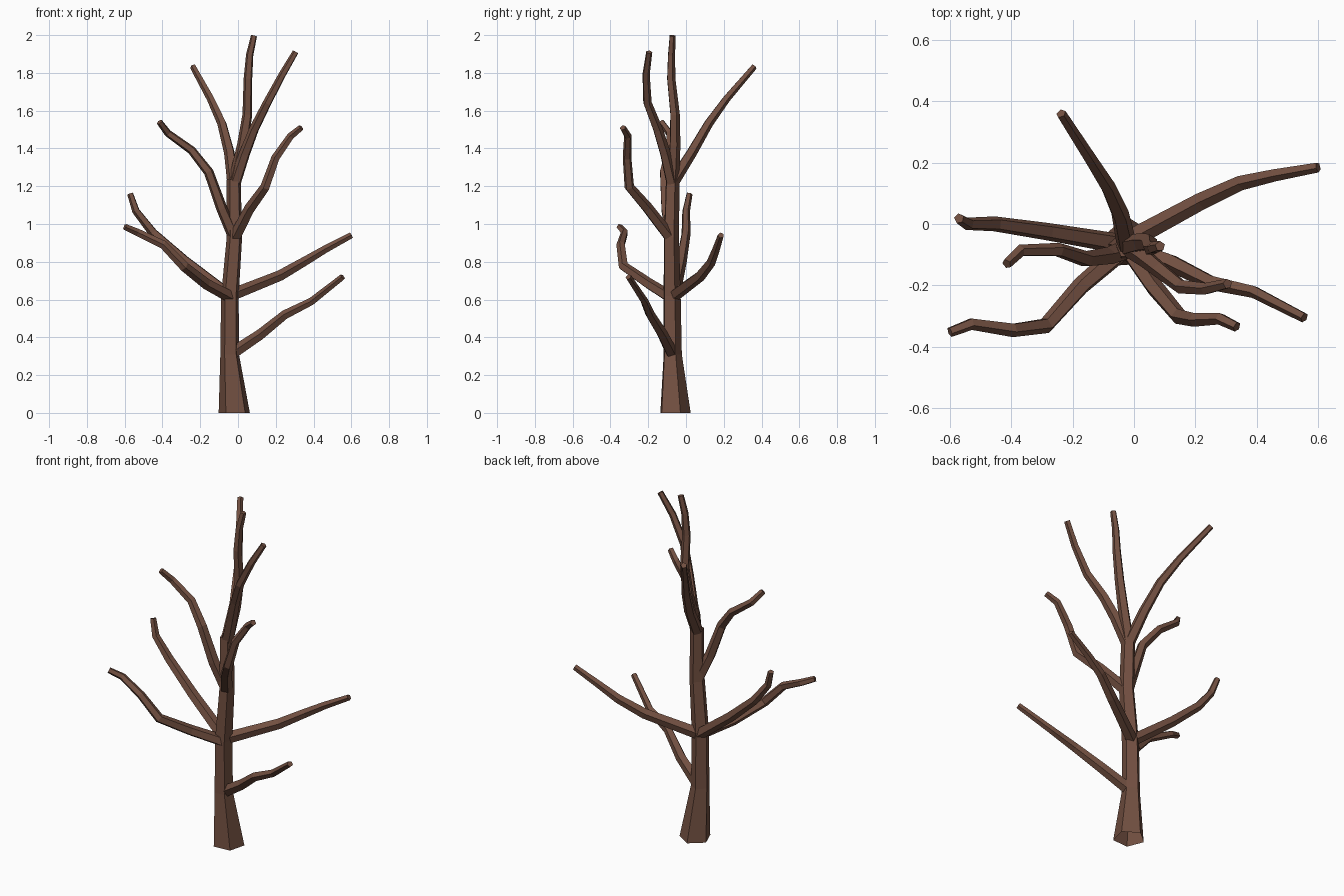
import bpy, bmesh, math
from mathutils import Vector

bark = bpy.data.materials.new("brown bark")
bark.diffuse_color = (0.17, 0.08, 0.053, 1)
SIDES = 5


def limb(name, path, radii, level=False):
    """Sweep a tapering pentagon along a path; the foot of the limb stays open."""
    pts = [Vector(p) for p in path]
    bm = bmesh.new()
    rings, u = [], Vector((1, 0, 0))
    for i, p in enumerate(pts):
        t = Vector((0, 0, 0))
        if i > 0:
            t += (p - pts[i - 1]).normalized()
        if i < len(pts) - 1:
            t += (pts[i + 1] - p).normalized()
        t = Vector((0, 0, 1)) if level else t.normalized()
        # carry the frame along without twist
        u = (u - t * u.dot(t)).normalized()
        v = t.cross(u)
        ring = []
        for k in range(SIDES):
            a = math.tau * k / SIDES + math.radians(94)
            ring.append(bm.verts.new(p + radii[i] * (u * math.cos(a) + v * math.sin(a))))
        rings.append(ring)
    for a, b in zip(rings, rings[1:]):
        for k in range(SIDES):
            n = (k + 1) % SIDES
            bm.faces.new((a[k], a[n], b[n], b[k]))
    bm.faces.new(rings[-1])
    me = bpy.data.meshes.new(name)
    bm.to_mesh(me)
    bm.free()
    me.materials.append(bark)
    bpy.context.collection.objects.link(bpy.data.objects.new(name, me))


# Trunk: flared foot, then a slow taper
limb("trunk",
     [(-0.018, -0.062, 0), (-0.043, -0.074, 0.31), (-0.042, -0.077, 0.62),
      (-0.018, -0.08, 0.93), (-0.022, -0.073, 1.235)],
     [0.087, 0.052, 0.049, 0.043, 0.039], level=True)

# Branches: centre lines from trunk to tip
branches = {
    "low_right_branch": [(-0.03, -0.075, 0.315), (0.12, -0.125, 0.415), (0.25, -0.19, 0.52),
                         (0.39, -0.22, 0.59), (0.555, -0.305, 0.72)],
    "back_right_branch": [(-0.03, -0.06, 0.625), (0.22, 0.075, 0.725), (0.35, 0.135, 0.80),
                          (0.46, 0.16, 0.865), (0.6, 0.185, 0.94)],
    "left_branch": [(-0.04, -0.065, 0.62), (-0.28, -0.025, 0.805), (-0.45, 0.0, 0.955),
                    (-0.54, 0.0, 1.07), (-0.57, 0.018, 1.16)],
    "front_left_branch": [(-0.03, -0.08, 0.61), (-0.17, -0.2, 0.685), (-0.285, -0.33, 0.775),
                          (-0.395, -0.345, 0.89), (-0.53, -0.325, 0.955), (-0.6, -0.352, 0.985)],
    "middle_left_branch": [(-0.02, -0.08, 0.93), (-0.085, -0.105, 1.08), (-0.155, -0.115, 1.275),
                           (-0.245, -0.085, 1.39), (-0.37, -0.087, 1.48), (-0.415, -0.13, 1.54)],
    "middle_right_branch": [(-0.015, -0.085, 0.93), (0.065, -0.205, 1.085), (0.145, -0.3, 1.195),
                            (0.2, -0.312, 1.35), (0.28, -0.308, 1.465), (0.335, -0.335, 1.51)],
    "top_back_branch": [(-0.025, -0.065, 1.23), (-0.045, 0.03, 1.38), (-0.085, 0.12, 1.535),
                        (-0.145, 0.215, 1.665), (-0.238, 0.36, 1.833)],
    "top_centre_branch": [(-0.02, -0.07, 1.22), (0.025, -0.06, 1.42), (0.05, -0.06, 1.58),
                          (0.053, -0.08, 1.77), (0.062, -0.078, 1.895), (0.085, -0.072, 1.997)],
    "top_right_branch": [(-0.015, -0.075, 1.22), (0.035, -0.11, 1.37), (0.085, -0.15, 1.5),
                         (0.155, -0.205, 1.64), (0.235, -0.212, 1.79), (0.305, -0.195, 1.91)],
}
for name, path in branches.items():
    n = len(path) - 1
    limb(name, path, [0.034 - 0.017 * i / n for i in range(n + 1)])
